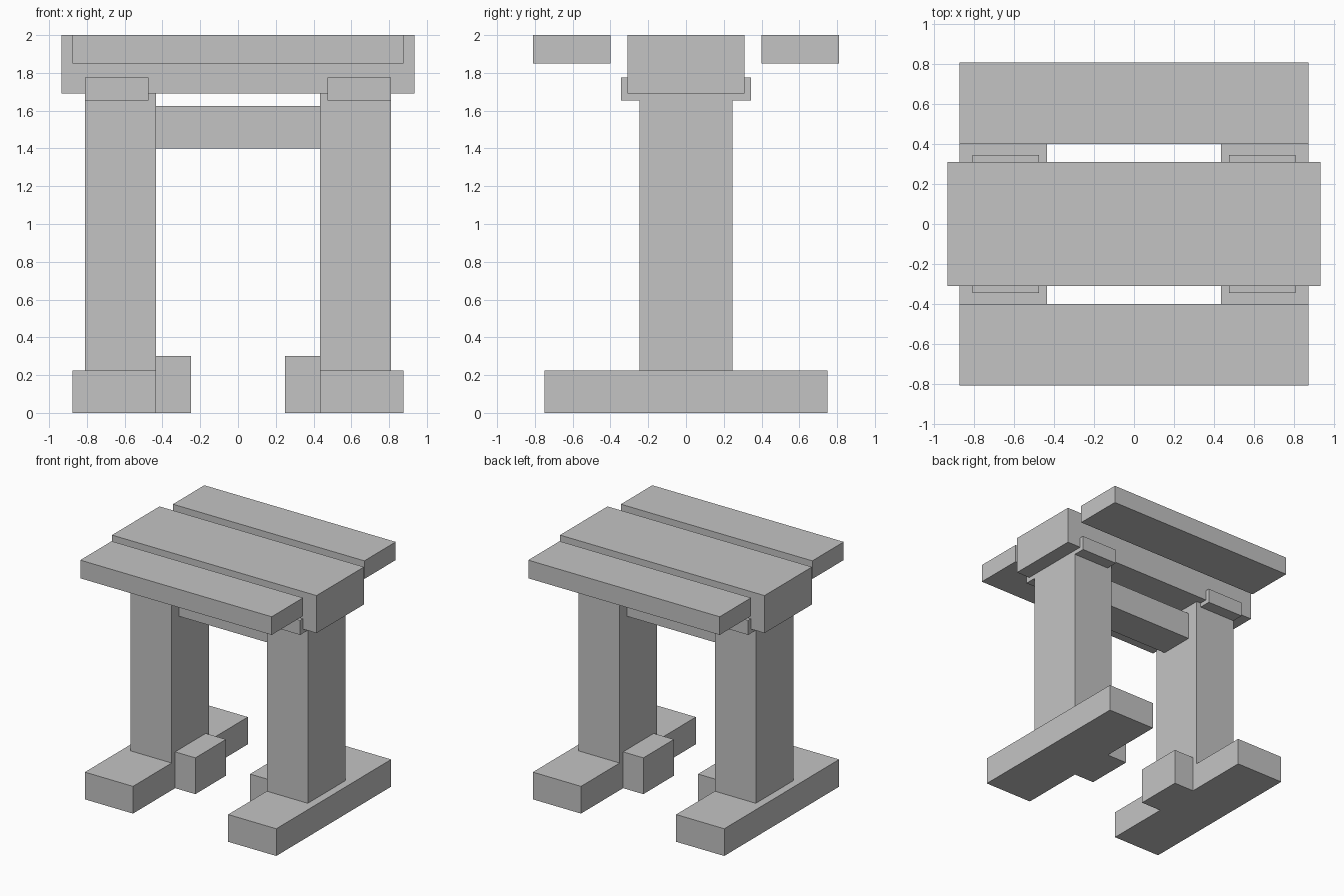
import bpy
import bmesh
from mathutils import Vector

default_cube = bpy.data.objects.get("Cube")
if default_cube:
    bpy.data.objects.remove(default_cube, do_unlink=True)

# One plain grey for the whole piece
GREY = (0.55, 0.55, 0.55, 1.0)
grey = bpy.data.materials.new("plain_grey")
grey.use_nodes = True
grey.diffuse_color = GREY
grey.node_tree.nodes["Principled BSDF"].inputs["Base Color"].default_value = GREY


def block(name, x, y, z):
    """Box spanning the (low, high) range given on each axis."""
    low, high = map(Vector, zip(x, y, z))
    centre, size = (low + high) / 2, high - low
    bm = bmesh.new()
    bmesh.ops.create_cube(bm, size=1)
    bmesh.ops.scale(bm, vec=size, verts=bm.verts)
    mesh = bpy.data.meshes.new(name)
    bm.to_mesh(mesh)
    bm.free()
    mesh.materials.append(grey)
    obj = bpy.data.objects.new(name, mesh)
    obj.location = centre
    bpy.context.collection.objects.link(obj)


def both(half):
    return (-half, half)


def sided(side, inner, outer):
    return tuple(sorted((side * inner, side * outer)))


# Leg assemblies: foot, inner foot block, post and cleats under the top
for side, label in ((1, "left"), (-1, "right")):
    block(f"{label}_foot", sided(side, 0.435, 0.875), both(0.75), (0, 0.225))
    block(f"{label}_foot_block", sided(side, 0.25, 0.435), both(0.2), (0, 0.3))
    block(f"{label}_post", sided(side, 0.435, 0.81), both(0.245), (0.225, 1.69))
    for end, end_label in ((-1, "front"), (1, "back")):
        block(f"{label}_{end_label}_cleat", sided(side, 0.475, 0.81),
              sided(end, 0.245, 0.345), (1.655, 1.775))

# Cross rail between the posts
block("cross_rail", both(0.435), both(0.147), (1.4, 1.625))

# Top: thick centre beam with a thinner plank on each side
block("centre_beam", both(0.935), both(0.31), (1.69, 2))
for end, end_label in ((-1, "front"), (1, "back")):
    block(f"{end_label}_plank", both(0.875), sided(end, 0.4, 0.81), (1.85, 2))
